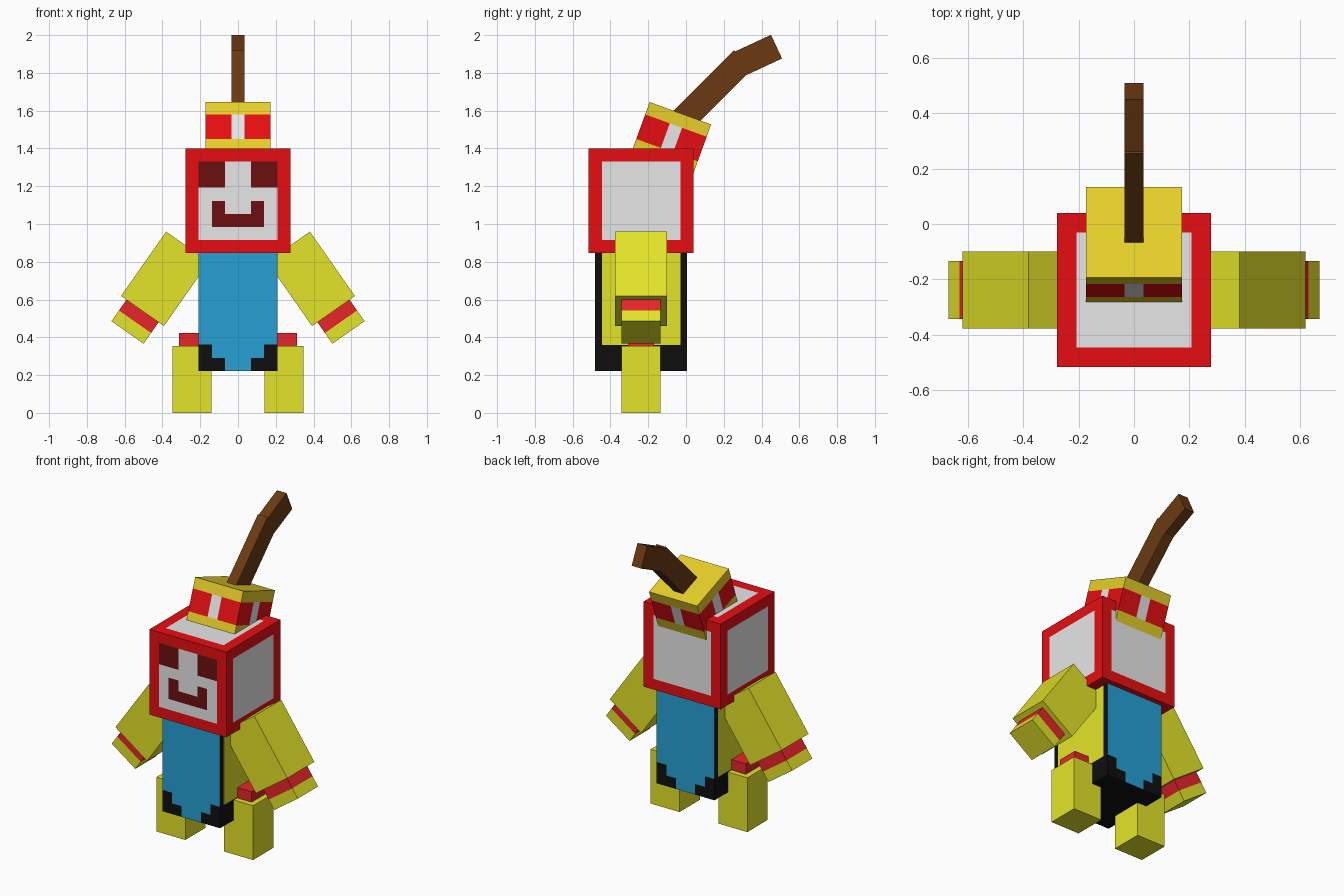
import bpy, bmesh
from math import radians
from mathutils import Matrix, Vector

cube = bpy.data.objects.get("Cube")
if cube:
    bpy.data.objects.remove(cube)

U = 0.0693      # size of one block cell
MID_Y = -0.238  # depth centre of the figure


def linear(v):
    v /= 255
    return v / 12.92 if v < 0.04 else ((v + 0.055) / 1.055) ** 2.4


# Flat colours
PALETTE = {
    "red": (232, 14, 18), "white": (232, 232, 232), "maroon": (108, 15, 16),
    "gold": (232, 209, 41), "yellow": (228, 228, 41), "cuff red": (232, 38, 42),
    "blue": (38, 161, 214), "black": (15, 15, 15), "brown": (107, 58, 18),
}
MATS = {}
for label, rgb in PALETTE.items():
    mat = bpy.data.materials.new(label)
    mat.use_nodes = True
    colour = [linear(v) for v in rgb] + [1]
    mat.diffuse_color = colour
    bsdf = next(n for n in mat.node_tree.nodes if n.type == 'BSDF_PRINCIPLED')
    bsdf.inputs["Base Color"].default_value = colour
    MATS[label] = mat


def block(name, cells, centre, paint, tilt=0, axis='X', divide=True):
    """Box measured in cells; paint is a colour or a rule(axis, sign, cell position)."""
    bm = bmesh.new()
    used = []
    steps = [max(1, round(n)) if divide else 1 for n in cells]
    for a in range(3):
        u, v = (a + 1) % 3, (a + 2) % 3
        for sign in (-1, 1):
            for i in range(steps[u]):
                for j in range(steps[v]):
                    corners = []
                    for du, dv in ((0, 0), (1, 0), (1, 1), (0, 1)):
                        p = Vector((0, 0, 0))
                        p[a] = sign * cells[a] / 2
                        p[u] = cells[u] * ((i + du) / steps[u] - 0.5)
                        p[v] = cells[v] * ((j + dv) / steps[v] - 0.5)
                        corners.append(bm.verts.new(p * U))
                    if sign < 0:
                        corners.reverse()
                    face = bm.faces.new(corners)
                    pos = face.calc_center_median() / U + Vector(cells) / 2
                    label = paint if isinstance(paint, str) else paint(a, sign, pos)
                    if label not in used:
                        used.append(label)
                    face.material_index = used.index(label)
    bmesh.ops.remove_doubles(bm, verts=bm.verts, dist=0.0001)
    mesh = bpy.data.meshes.new(name)
    bm.to_mesh(mesh)
    bm.free()
    for label in used:
        mesh.materials.append(MATS[label])
    obj = bpy.data.objects.new(name, mesh)
    obj.matrix_world = Matrix.Translation(centre) @ Matrix.Rotation(radians(tilt), 4, axis)
    bpy.context.collection.objects.link(obj)
    return obj


# Head: white panels in a red frame, with a face on the front
FACE = ["RRRRRRRR", "RMMWWMMR", "RMMWWMMR", "RWWWWWWR",
        "RWMWWMWR", "RWMMMMWR", "RWWWWWWR", "RRRRRRRR"]
KEY = {"R": "red", "W": "white", "M": "maroon"}


def head_paint(a, sign, pos):
    if a == 1 and sign < 0:
        return KEY[FACE[7 - int(pos.z)][int(pos.x)]]
    if a == 2 and sign < 0:
        return "red"
    rim = min(min(pos[k], 8 - pos[k]) for k in range(3) if k != a)
    return "red" if rim < 1 else "white"


block("head", (8, 8, 8), (0, MID_Y, 1.123), head_paint)


# Tunic: blue front and back with stepped black lower corners
def tunic_paint(a, sign, pos):
    if a != 1:
        return "black"
    edge = min(pos.x, 6 - pos.x)
    return "black" if int(edge) + int(pos.z) < 2 else "blue"


block("tunic", (6, 7, 9), (0, MID_Y, 0.534), tunic_paint)
# Torso showing through the open sides of the tunic
block("torso", (6.06, 6, 7), (0, MID_Y, 0.603), "yellow", divide=False)


# Hat: gold brims and a red band with a white mark on each side
def hat_paint(a, sign, pos):
    if a == 2 or abs(pos.z - 2) > 1:
        return "gold"
    return "white" if abs(pos[1 - a] - 2.5) < 0.5 else "red"


block("hat", (5, 5, 4), (0, -0.077, 1.456), hat_paint, tilt=-20)

# Bent stem
block("stem_lower", (1, 2, 7.2), (0, 0.127, 1.695), "brown", tilt=-45, divide=False)
block("stem_upper", (1, 2, 3), (0, 0.385, 1.895), "brown", tilt=-65, divide=False)


# Arms and legs on both sides
def hand_paint(a, sign, pos):
    return "cuff red" if a != 2 and pos.z > 1 else "yellow"


for side, s in (("left", 1), ("right", -1)):
    turn = -35 * s
    shoulder = Vector((0.267 * s, MID_Y, 0.88))
    down = Matrix.Rotation(radians(turn), 3, 'Y') @ Vector((0, 0, -U))
    block(side + "_arm", (4, 4, 6), shoulder + down * 3, "yellow", turn, 'Y', False)
    block(side + "_hand", (3, 3, 2), shoulder + down * 7, hand_paint, turn, 'Y')
    block(side + "_leg", (3, 3, 5.1), (0.244 * s, MID_Y, 0.1767), "yellow", divide=False)
    block(side + "_leg_cuff", (2, 2, 1), (0.244 * s, MID_Y, 0.387), "cuff red", divide=False)
